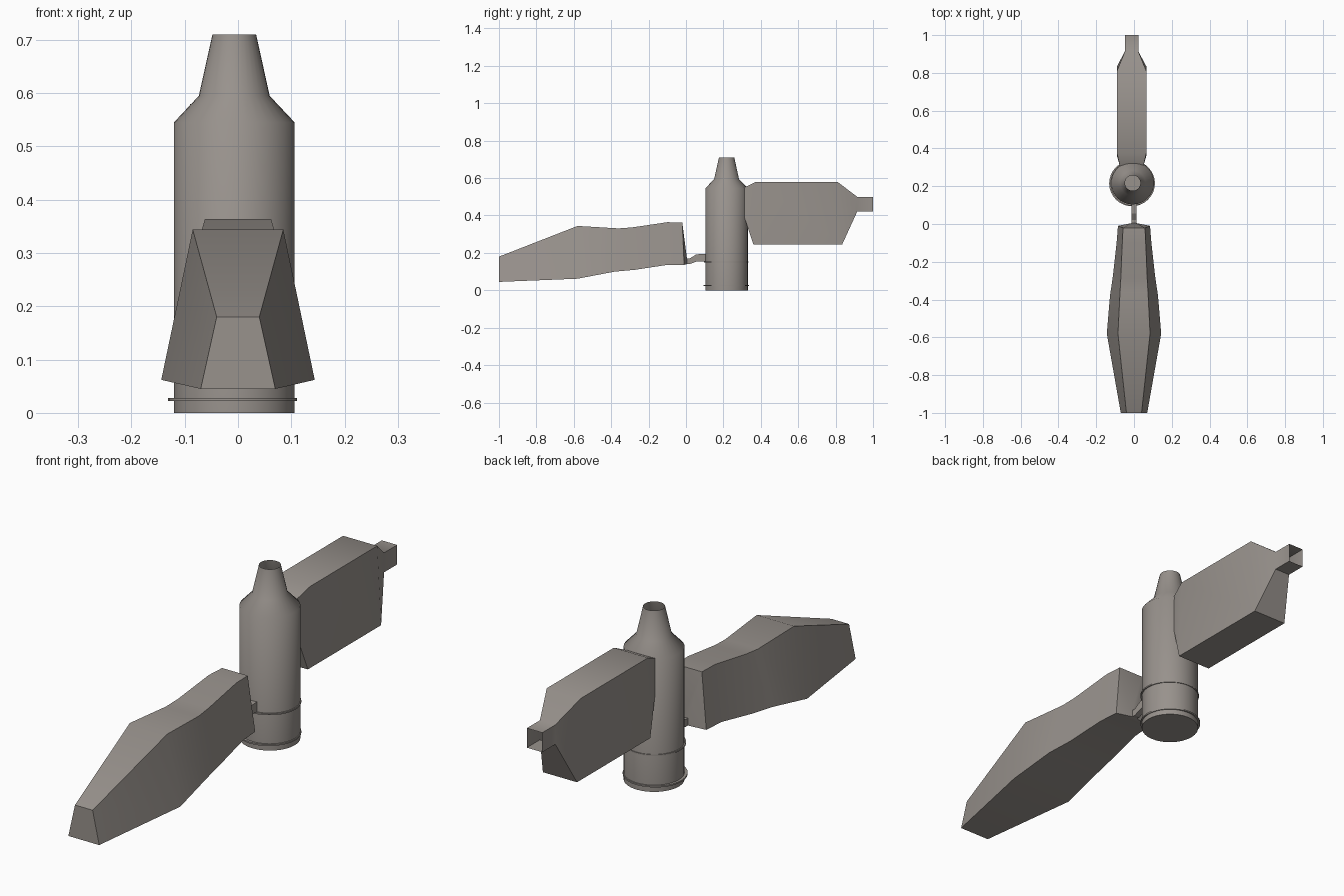
import bpy, bmesh, math

if "Cube" in bpy.data.objects:
    bpy.data.objects.remove(bpy.data.objects["Cube"])

# Dark warm grey used on every part
MAT = bpy.data.materials.new("dark_warm_grey")
MAT.diffuse_color = (.315, .288, .265, 1)
MAT.use_nodes = True
MAT.node_tree.nodes["Principled BSDF"].inputs["Base Color"].default_value = MAT.diffuse_color


def finish(name, bm, smooth=None):
    bmesh.ops.recalc_face_normals(bm, faces=bm.faces[:])
    me = bpy.data.meshes.new(name)
    bm.to_mesh(me)
    bm.free()
    me.materials.append(MAT)
    ob = bpy.data.objects.new(name, me)
    bpy.context.collection.objects.link(ob)
    if smooth:
        bpy.ops.object.select_all(action='DESELECT')
        ob.select_set(True)
        bpy.context.view_layer.objects.active = ob
        bpy.ops.object.shade_smooth_by_angle(angle=math.radians(smooth))
    return ob


def loft(name, sections, cx=0.0, cap_first=False, cap_last=False, smooth=None):
    """Four-sided skin along y; section = (y top, y bottom, z top, z bottom, half top, half bottom)."""
    bm = bmesh.new()
    rings = []
    for yt, yb, zt, zb, wt, wb in sections:
        pts = [(cx - wt, yt, zt), (cx + wt, yt, zt), (cx + wb, yb, zb), (cx - wb, yb, zb)]
        rings.append([bm.verts.new(p) for p in pts])
    for a, b in zip(rings, rings[1:]):
        for i in range(4):
            j = (i + 1) % 4
            bm.faces.new((a[i], a[j], b[j], b[i]))
    if cap_first:
        bm.faces.new(rings[0])
    if cap_last:
        bm.faces.new(rings[-1])
    return finish(name, bm, smooth)


def lathe(name, profile, cx, cy, closed=False, base=False, n=32, smooth=46):
    bm = bmesh.new()
    rings = [[bm.verts.new((cx + r * math.cos(2 * math.pi * i / n),
                            cy + r * math.sin(2 * math.pi * i / n), z)) for i in range(n)]
             for r, z in profile]
    pairs = list(zip(rings, rings[1:]))
    if closed:
        pairs.append((rings[-1], rings[0]))
    for a, b in pairs:
        for i in range(n):
            j = (i + 1) % n
            bm.faces.new((a[i], a[j], b[j], b[i]))
    if base:
        bm.faces.new(rings[0])
    return finish(name, bm, smooth)


# Central bottle-shaped tower, closed below and open at the top
lathe("tower", [(.1135, 0), (.1135, .545), (.0665, .595), (.041, .71)],
      -.007, .217, base=True)

# Thin bands around the tower
for name, cx, r, z in (("lower_band", -.0105, .121, .025), ("upper_band", -.007, .118, .151)):
    lathe(name, [(.108, z - .003), (r, z - .003), (r, z + .003), (.108, z + .003)],
          cx, .215, closed=True)

# Front hull, tapering from its nose to a narrow neck joint
loft("front_hull", [
    (-1, -1, .18, .045, .04, .07),
    (-.58, -.58, .344, .062, .085, .144),
    (-.36, -.38, .331, .10, .074, .127),
    (-.29, -.27, .336, .11, .07, .111),
    (-.10, -.10, .364, .136, .062, .092),
    (-.02, -.01, .363, .136, .058, .085),
    (.005, .005, .17, .14, .012, .012)], cap_first=True, cap_last=True, smooth=46)

# Small stepped neck between hull and tower
loft("neck", [
    (-.01, -.01, .17, .14, .012, .012),
    (.02, .02, .17, .14, .012, .012),
    (.055, .06, .192, .155, .012, .012),
    (.115, .115, .196, .155, .012, .012)], cap_first=True, cap_last=True)

# Rear duct with a narrow open outlet
loft("rear_duct", [
    (.305, .305, .547, .41, .062, .062),
    (.375, .36, .58, .245, .0775, .0775),
    (.81, .835, .58, .245, .0775, .0775),
    (.915, .915, .50, .42, .035, .035),
    (1, 1, .50, .42, .035, .035)], cx=-.0125, smooth=46)
